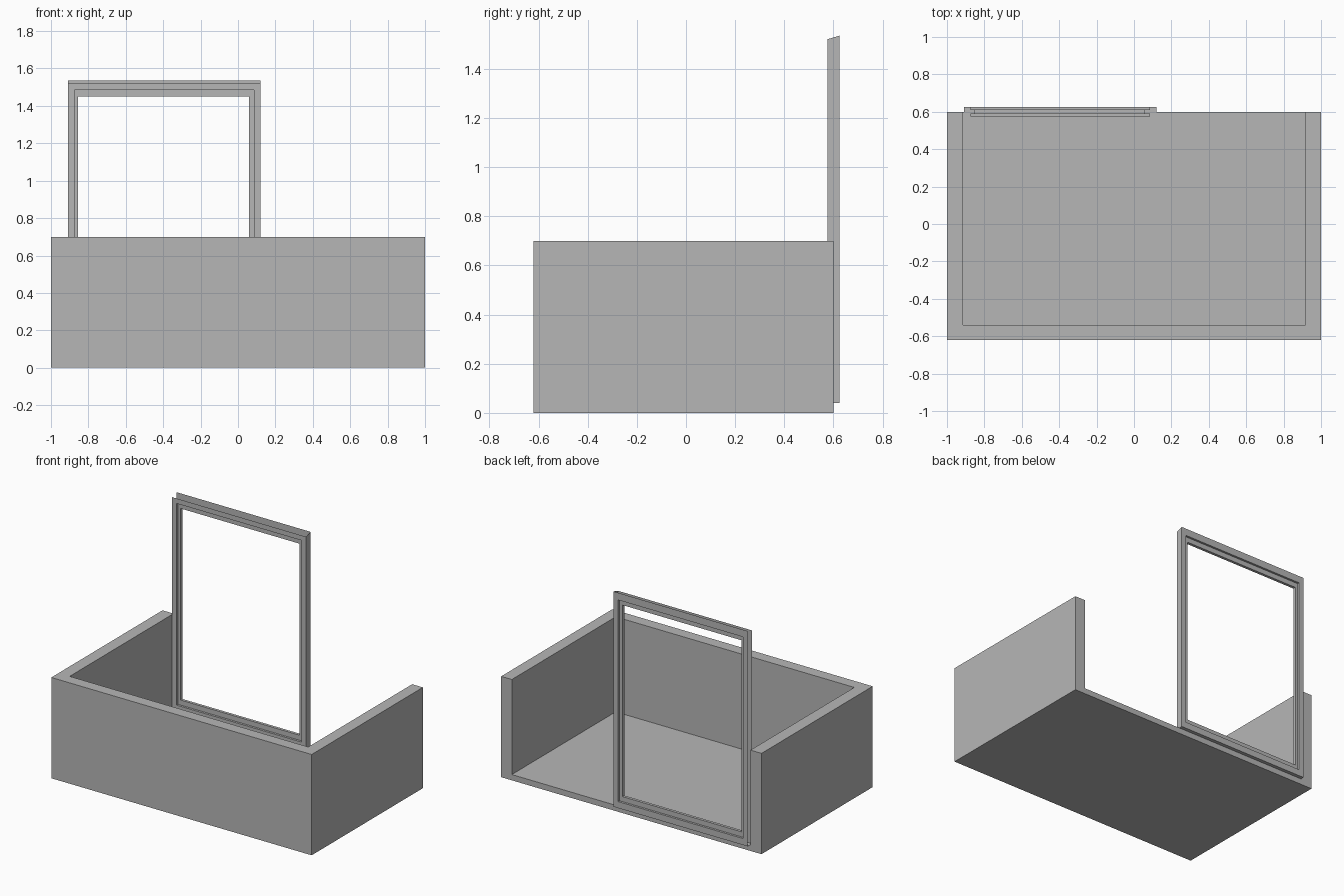
import bpy
import bmesh

cube = bpy.data.objects.get("Cube")
if cube:
    bpy.data.objects.remove(cube, do_unlink=True)

GREY = (0.47, 0.47, 0.47, 1.0)
grey = bpy.data.materials.new("plain grey")
grey.use_nodes = True
grey.diffuse_color = GREY
grey.node_tree.nodes["Principled BSDF"].inputs["Base Color"].default_value = GREY


def make_object(name, bm):
    mesh = bpy.data.meshes.new(name)
    bm.to_mesh(mesh)
    bm.free()
    mesh.materials.append(grey)
    obj = bpy.data.objects.new(name, mesh)
    bpy.context.collection.objects.link(obj)
    return obj


def prism(name, outline, z0, z1):
    """Extrude a flat outline from z0 up to z1."""
    bm = bmesh.new()
    base = bm.faces.new([bm.verts.new((x, y, z0)) for x, y in outline])
    top = bmesh.ops.extrude_face_region(bm, geom=[base])["geom"]
    verts = [v for v in top if isinstance(v, bmesh.types.BMVert)]
    bmesh.ops.translate(bm, verts=verts, vec=(0, 0, z1 - z0))
    bmesh.ops.recalc_face_normals(bm, faces=bm.faces)
    return make_object(name, bm)


# Room: floor slab and a U of walls that is open at the back
FRONT, BACK, FLOOR, TOP = -0.62, 0.6, 0.04, 0.7
IN_L, IN_R, IN_F = -0.915, 0.918, -0.54
prism("floor", [(-1, FRONT), (1, FRONT), (1, BACK), (-1, BACK)], 0, FLOOR)
prism("walls", [(-1, FRONT), (1, FRONT), (1, BACK), (IN_R, BACK),
                (IN_R, IN_F), (IN_L, IN_F), (IN_L, BACK), (-1, BACK)], FLOOR, TOP)

# Window frame: stepped rings from the front face, through the opening, to the back
outer_front = (-0.91, 0.12, FLOOR, 1.52)
outer_back = (-0.91, 0.12, FLOOR, 1.535)
step = (-0.875, 0.085, 0.085, 1.485)
opening = (-0.855, 0.06, 0.12, 1.45)
Y_FRONT, Y_IN, Y_OUT, Y_BACK = 0.575, 0.59, 0.61, 0.625

bm = bmesh.new()


def ring(rect, y):
    x0, x1, z0, z1 = rect
    return [bm.verts.new((x, y, z))
            for x, z in ((x0, z0), (x1, z0), (x1, z1), (x0, z1))]


rings = [ring(r, y) for r, y in (
    (outer_front, Y_FRONT), (step, Y_FRONT), (step, Y_IN), (opening, Y_IN),
    (opening, Y_OUT), (step, Y_OUT), (step, Y_BACK), (outer_back, Y_BACK))]
for a, b in zip(rings, rings[1:]):
    for i in range(4):
        j = (i + 1) % 4
        bm.faces.new((a[i], a[j], b[j], b[i]))

# Only the bottom and left outer edges are closed; the others stay open
first, last = rings[0], rings[-1]
for i in (0, 1):
    bm.faces.new((last[i], last[i + 1], first[i + 1], first[i]))
make_object("window_frame", bm)
